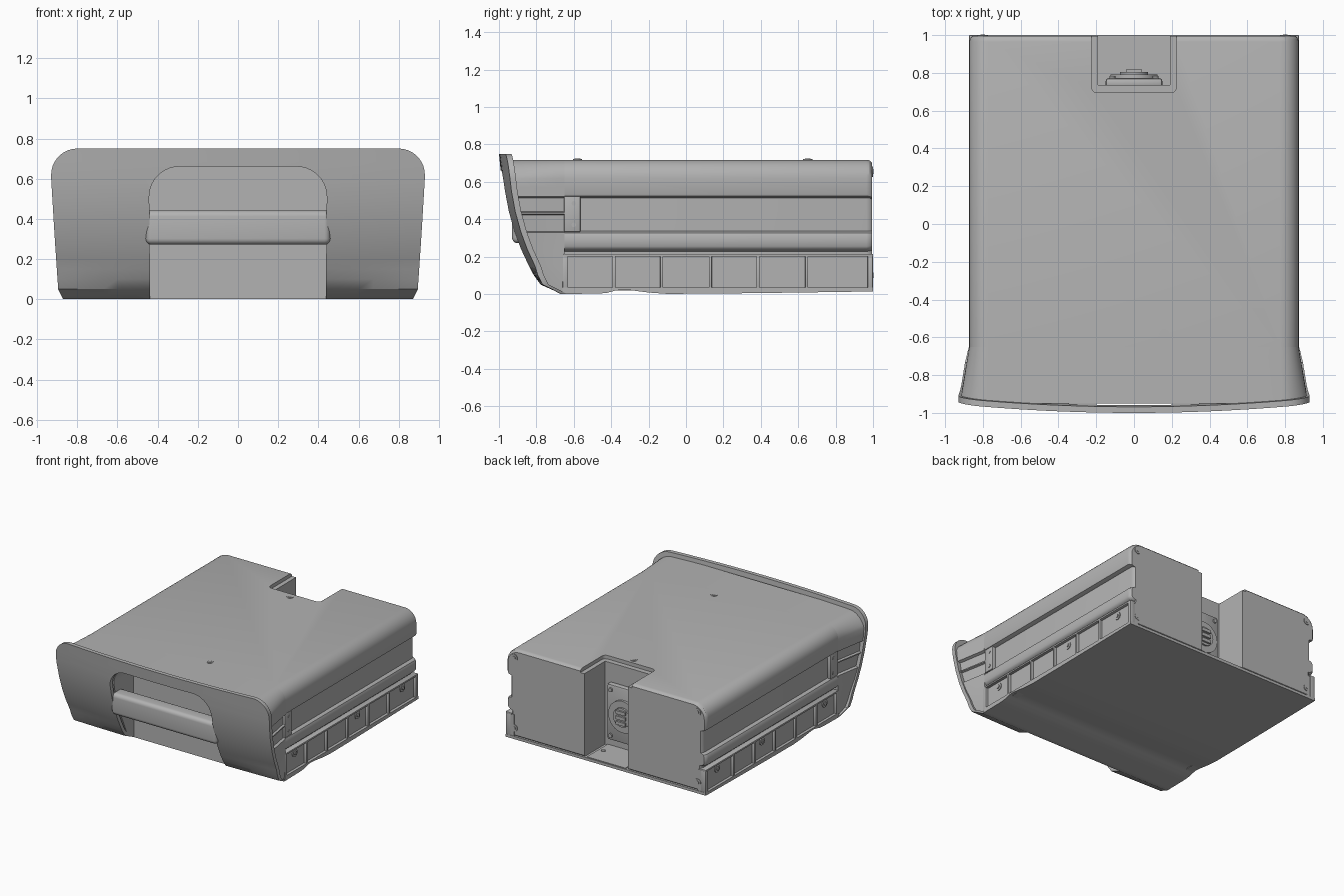
import bpy, bmesh, math
from mathutils import Matrix

if "Cube" in bpy.data.objects:
    bpy.data.objects.remove(bpy.data.objects["Cube"])

grey = bpy.data.materials.new("mid grey")
grey.use_nodes = True
grey.diffuse_color = (0.45, 0.45, 0.45, 1)
grey.node_tree.nodes["Principled BSDF"].inputs["Base Color"].default_value = (0.45, 0.45, 0.45, 1)


def finish(name, bm):
    bmesh.ops.recalc_face_normals(bm, faces=bm.faces)
    me = bpy.data.meshes.new(name)
    bm.to_mesh(me)
    bm.free()
    me.materials.append(grey)
    ob = bpy.data.objects.new(name, me)
    bpy.context.collection.objects.link(ob)
    return ob


def loft(name, rings):
    """Skin equal rings; each ring is a row followed by its opposite row reversed."""
    bm = bmesh.new()
    vs = [[bm.verts.new(p) for p in r] for r in rings]
    n = len(rings[0])
    for a, b in zip(vs, vs[1:]):
        for i in range(n):
            j = (i + 1) % n
            bm.faces.new((a[i], a[j], b[j], b[i]))
    for r in (vs[0], vs[-1]):
        for i in range(n // 2 - 1):
            bm.faces.new((r[i], r[i + 1], r[n - 2 - i], r[n - 1 - i]))
    return finish(name, bm)


def box(name, x, y, z, bevel=0.0, seg=2):
    bm = bmesh.new()
    bmesh.ops.create_cube(bm, size=1)
    for v in bm.verts:
        for k, (lo, hi) in enumerate((x, y, z)):
            v.co[k] = lo if v.co[k] < 0 else hi
    if bevel:
        bmesh.ops.bevel(bm, geom=bm.edges[:], offset=bevel, segments=seg, profile=0.5, affect='EDGES')
    return finish(name, bm)


def disc(name, pos, axis, r, depth, seg=20):
    """Cylinder centred on pos along the given axis."""
    bm = bmesh.new()
    bmesh.ops.create_cone(bm, cap_ends=True, segments=seg, radius1=r, radius2=r, depth=depth)
    turn = {'X': Matrix.Rotation(math.pi / 2, 4, 'Y'), 'Y': Matrix.Rotation(math.pi / 2, 4, 'X'),
            'Z': Matrix.Identity(4)}[axis]
    bmesh.ops.transform(bm, matrix=Matrix.Translation(pos) @ turn, verts=bm.verts)
    return finish(name, bm)


def cut(ob, cutter):
    m = ob.modifiers.new("cut", 'BOOLEAN')
    m.operation, m.solver, m.object = 'DIFFERENCE', 'EXACT', cutter
    bpy.context.view_layer.objects.active = ob
    bpy.ops.object.modifier_apply(modifier=m.name)


def interp(pts, t):
    for (a, fa), (b, fb) in zip(pts, pts[1:]):
        if t <= b:
            return fa + (fb - fa) * (t - a) / (b - a)
    return pts[-1][1]


def mirror_ring(half, y):
    """Ring in the xz plane; y is a number or a function of x and z."""
    f = y if callable(y) else (lambda x, z: y)
    pts = half + [(-x, z) for x, z in reversed(half)]
    return [(x, f(x, z), z) for x, z in pts]


# Curved front face: leans back towards the bottom and bows in plan
FRONT = [(0, -0.67), (0.02, -0.71), (0.05, -0.78), (0.1, -0.82), (0.15, -0.85), (0.24, -0.892),
         (0.33, -0.926), (0.44, -0.957), (0.55, -0.978), (0.65, -0.99), (0.75, -1.0)]
WIDTH = [(0, 0.87), (0.05, 0.895), (0.3, 0.912), (0.6, 0.93), (0.75, 0.93)]


def front_y(x, z):
    return interp(FRONT, z) + 0.045 * (x / 0.93) ** 2 * min(1, z / 0.15)


def bezel_width(z):
    w = interp(WIDTH, z)
    return w - 0.13 + math.sqrt(max(0, 0.13 ** 2 - (z - 0.62) ** 2)) if z > 0.62 else w


# Main body: ribbed side profile run from front to back
top_arc = [(0.772 + 0.1 * math.cos(a), 0.618 + 0.1 * math.sin(a))
           for a in [math.pi / 2 * i / 8 for i in range(9)]]
side = [(0.83, 0.03), (0.83, 0.228), (0.848, 0.234), (0.862, 0.242), (0.87, 0.255), (0.87, 0.31),
        (0.862, 0.326), (0.85, 0.333), (0.838, 0.336), (0.838, 0.514), (0.852, 0.518),
        (0.868, 0.524), (0.872, 0.535)] + top_arc


def shrink(d):
    return [(x - d, 0.37 + (z - 0.37) * (1 - d / 0.35)) for x, z in side]


body = loft("body_shell", [mirror_ring(side, -0.65), mirror_ring(side, 0.965),
                           mirror_ring(shrink(0.004), 0.982), mirror_ring(shrink(0.016), 0.995)])

# Rear connector bay with a shallow stepped rim
for name, size in (("bay_cutter", ((-0.19, 0.19), (0.735, 1.2), (-0.1, 1))),
                   ("rim_cutter", ((-0.225, 0.225), (0.695, 1.2), (0.69, 1)))):
    cutter = box(name, *size)
    if name == "rim_cutter":
        bm = bmesh.new()
        bm.from_mesh(cutter.data)
        corner = [e for e in bm.edges if all(v.co.y < 0.7 for v in e.verts)
                  and abs(e.verts[0].co.z - e.verts[1].co.z) > 0.1]
        bmesh.ops.bevel(bm, geom=corner, offset=0.03, segments=4, profile=0.5, affect='EDGES')
        bm.to_mesh(cutter.data)
        bm.free()
    cut(body, cutter)
    bpy.data.objects.remove(cutter)

# Front cheeks: continue the body and flare out to meet the bezel
cheek = [(0.862, 0.0), (0.868, 0.05), (0.87, 0.15), (0.87, 0.24), (0.87, 0.328), (0.85, 0.334),
         (0.85, 0.422), (0.866, 0.427), (0.866, 0.436), (0.85, 0.441), (0.85, 0.514),
         (0.872, 0.522), (0.872, 0.57)] + top_arc
rings = []
for i in range(7):
    t = i / 6
    half = [(x + 0.045 * t * min(1, z / 0.4) * max(0, min(1, (0.74 - z) / 0.12)), z) for x, z in cheek]
    rings.append(mirror_ring(half, lambda x, z: -0.65 + t * (front_y(x, z) + 0.015 + 0.65)))
cheeks = loft("front_cheeks", rings)

# Front bezel: thin curved slab with rounded upper corners
levels = [0, 0.02, 0.05, 0.1, 0.15, 0.2, 0.24, 0.28, 0.33, 0.385, 0.44, 0.495, 0.55, 0.6]
levels += [0.62 + 0.13 * math.sin(math.pi / 2 * i / 9) for i in range(10)]
rings = []
for z in levels:
    w = bezel_width(z)
    xs = [w * (i / 12 - 1) for i in range(25)]
    rings.append([(x, front_y(x, z), z) for x in xs] +
                 [(x, front_y(x, z) + 0.032, z) for x in reversed(xs)])
bezel = loft("front_bezel", rings)

# Grip opening with rounded top corners
arch = [(0.435, -0.2), (0.442, 0.5)]
arch += [(0.292 + 0.15 * math.cos(a), 0.51 + 0.15 * math.sin(a))
         for a in [math.pi / 2 * i / 10 for i in range(11)]]
opening = loft("opening_cutter", [mirror_ring(arch, -1.3), mirror_ring(arch, -0.672)])
for ob in (bezel, cheeks):
    cut(ob, opening)
bpy.data.objects.remove(opening)

# Handle bar across the opening
box("handle_bar", (-0.46, 0.46), (-0.93, -0.81), (0.272, 0.442), 0.03, 5)

# Tray floor with a small hump near the front
under = [(-0.66, 0.0), (-0.46, 0.003), (-0.42, 0.007), (-0.38, 0.018), (-0.34, 0.024), (-0.3, 0.021),
         (-0.2, 0.008), (-0.1, 0.001), (0.2, 0.003), (0.6, 0.008), (1.0, 0.014)]
loft("tray_floor", [[(x, y, z) for y, z in under] + [(x, y, 0.036) for y, z in reversed(under)]
                    for x in (-0.872, 0.872)])

# Side rails with pockets, screws and corner brackets on both sides
dividers = [-0.645, -0.385, -0.13, 0.13, 0.385, 0.645, 0.985]
for s, tag in ((1, "left"), (-1, "right")):
    def span(a, b):
        return tuple(sorted((s * a, s * b)))
    box(f"{tag}_rail_web", span(0.80, 0.85), (-0.655, 0.997), (0.02, 0.205))
    box(f"{tag}_rail_top", span(0.82, 0.873), (-0.655, 1.0), (0.2, 0.214), 0.003)
    for i, y in enumerate(dividers):
        h = 0.014 if i in (0, 6) else 0.008
        box(f"{tag}_rail_rib_{i + 1}", span(0.83, 0.872), (y - h, y + h), (0.02, 0.205), 0.003)
    for i, y in enumerate((-0.51, 0.27, 0.83)):
        disc(f"{tag}_rail_washer_{i + 1}", (s * 0.85, y, 0.16), 'X', 0.03, 0.012)
        disc(f"{tag}_rail_screw_{i + 1}", (s * 0.852, y, 0.16), 'X', 0.014, 0.02)
    box(f"{tag}_joint_plate", span(0.82, 0.866), (-0.652, -0.565), (0.332, 0.522), 0.004)
    for i, z in enumerate((0.37, 0.485)):
        disc(f"{tag}_joint_screw_{i + 1}", (s * 0.866, -0.6, z), 'X', 0.012, 0.008)
    for i, z in enumerate((0.655, 0.10)):
        disc(f"{tag}_back_screw_{i + 1}", (s * 0.80, 0.994, z), 'Y', 0.028, 0.012)
        disc(f"{tag}_back_screw_core_{i + 1}", (s * 0.80, 0.996, z), 'Y', 0.014, 0.014, 6)
    disc(f"{tag}_bay_rivet", (s * 0.13, 0.845, 0.042), 'Z', 0.017, 0.012)
    for i, z in enumerate((0.14, 0.5)):
        disc(f"{tag}_flange_screw_{i + 1}", (s * 0.115, 0.776, z), 'Y', 0.016, 0.014)

# Connector inside the bay
box("bay_floor_plate", (-0.168, 0.168), (0.735, 0.995), (0.03, 0.042))
box("connector_flange", (-0.15, 0.15), (0.72, 0.772), (0.1, 0.54), 0.015)
disc("connector_ring", (0, 0.776, 0.32), 'Y', 0.125, 0.03, 32)
disc("connector_hub", (0, 0.785, 0.32), 'Y', 0.075, 0.04, 24)
for i in range(3):
    box(f"connector_pin_{i + 1}", (-0.04, 0.04), (0.79, 0.82), (0.265 + i * 0.042, 0.291 + i * 0.042))

# Round studs on the lid
for i, (x, y) in enumerate(((0, 0.65), (0.16, -0.58))):
    disc(f"lid_stud_{i + 1}", (x, y, 0.718), 'Z', 0.025, 0.006)
    disc(f"lid_stud_core_{i + 1}", (x, y, 0.719), 'Z', 0.015, 0.009)

# Smooth shading with sharp edges kept
bpy.ops.object.select_all(action='DESELECT')
for ob in bpy.context.scene.objects:
    if ob.type == 'MESH':
        ob.select_set(True)
        bpy.context.view_layer.objects.active = ob
bpy.ops.object.shade_smooth_by_angle(angle=math.radians(32))
